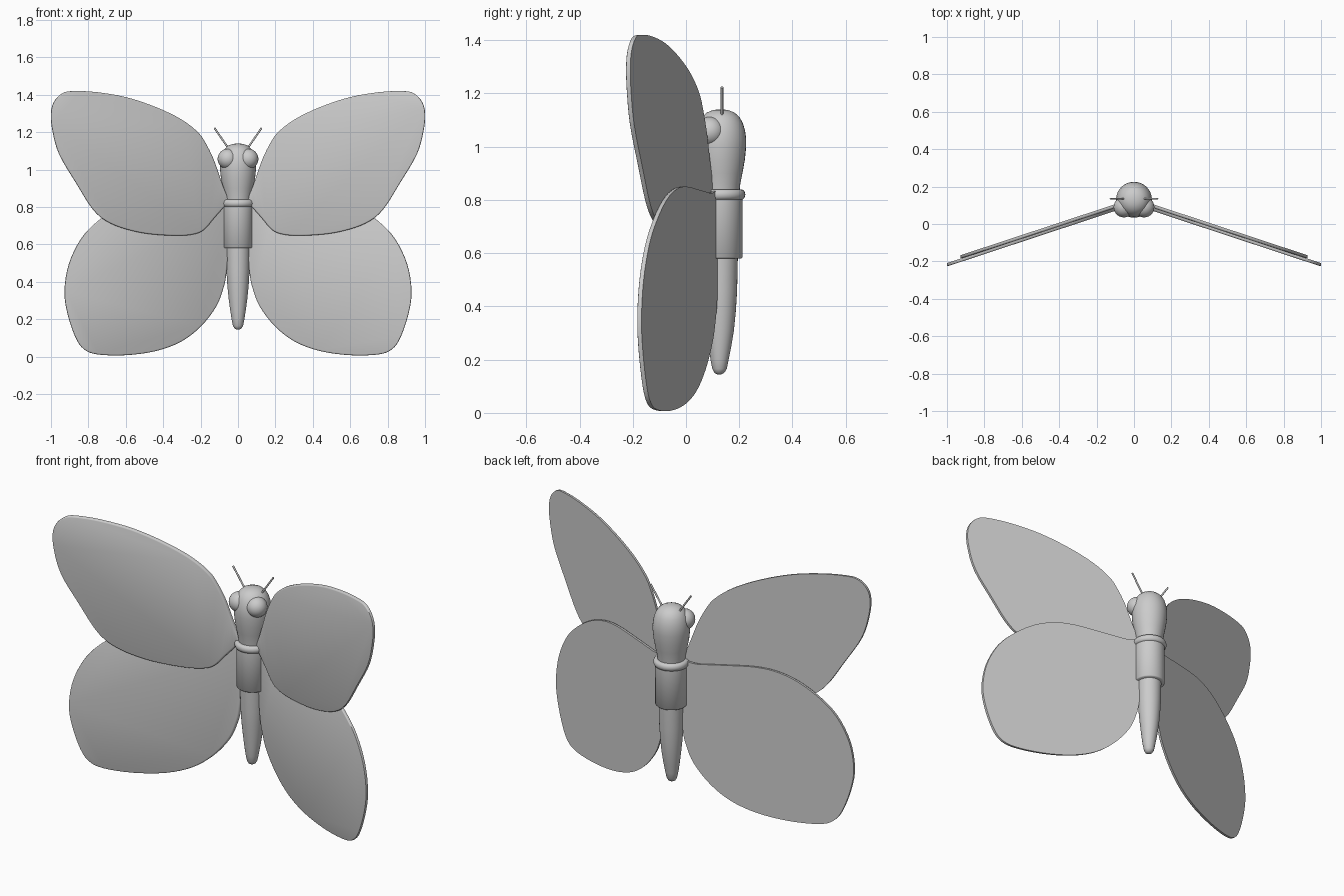
import bpy, bmesh, math
from mathutils import Vector

if "Cube" in bpy.data.objects:
    bpy.data.objects.remove(bpy.data.objects["Cube"])

BODY_Y = 0.13


def finish(bm, name, angle=40, mirror=False):
    bmesh.ops.recalc_face_normals(bm, faces=bm.faces[:])
    me = bpy.data.meshes.new(name)
    bm.to_mesh(me)
    bm.free()
    ob = bpy.data.objects.new(name, me)
    bpy.context.collection.objects.link(ob)
    bpy.ops.object.select_all(action='DESELECT')
    ob.select_set(True)
    bpy.context.view_layer.objects.active = ob
    bpy.ops.object.shade_smooth_by_angle(angle=math.radians(angle))
    if mirror:
        ob.modifiers.new("Mirror", 'MIRROR')
    return ob


def lathe(name, profile, segs=32, angle=40):
    """Revolve (radius, z) or (radius, z, y offset) points around the body axis."""
    bm = bmesh.new()
    rings = []
    for r, z, *off in profile:
        y0 = BODY_Y + (off[0] if off else 0)
        rings.append([bm.verts.new((r * math.cos(a), y0 + r * math.sin(a), z))
                      for a in (2 * math.pi * i / segs for i in range(segs))])
    for lo, hi in zip(rings, rings[1:]):
        for i in range(segs):
            j = (i + 1) % segs
            bm.faces.new((lo[i], lo[j], hi[j], hi[i]))
    bm.faces.new(rings[0])
    bm.faces.new(rings[-1])
    return finish(bm, name, angle)


def smooth_loop(pts, steps=4):
    """Closed Catmull-Rom curve through the points."""
    out, n = [], len(pts)
    for i in range(n):
        p0, p1, p2, p3 = (Vector(pts[(i + k) % n]) for k in (-1, 0, 1, 2))
        for s in range(steps):
            t = s / steps
            out.append(0.5 * (2 * p1 + (p2 - p0) * t + (2 * p0 - 5 * p1 + 4 * p2 - p3) * t * t
                              + (3 * p1 - p0 - 3 * p2 + p3) * t ** 3))
    return out


def wing(name, outline, y_root, slope=0.33, thick=0.018):
    """Thin swept-forward plate, softened on the front rim only."""
    bm = bmesh.new()
    back = [bm.verts.new((x, y_root - slope * x + thick / 2, z)) for x, z in smooth_loop(outline)]
    front = [bm.verts.new(v.co - Vector((0, thick, 0))) for v in back]
    n = len(back)
    bm.faces.new(back)
    face = bm.faces.new(front)
    for i in range(n):
        j = (i + 1) % n
        bm.faces.new((back[i], back[j], front[j], front[i]))
    bmesh.ops.recalc_face_normals(bm, faces=bm.faces[:])
    bmesh.ops.bevel(bm, geom=list(face.edges), offset=0.007, segments=2,
                    profile=0.5, affect='EDGES')
    return finish(bm, name, 55, mirror=True)


# Wings, right half outlines as (x, z)
wing("fore_wings", [
    (.05, .83), (.075, .90), (.10, .97), (.13, 1.055), (.17, 1.137), (.214, 1.20), (.305, 1.27),
    (.44, 1.335), (.60, 1.388), (.76, 1.415), (.88, 1.42), (.936, 1.41), (.98, 1.37), (1.0, 1.31),
    (.994, 1.217), (.957, 1.083), (.866, .928), (.786, .80), (.72, .735), (.626, .69),
    (.49, .658), (.33, .647), (.235, .655), (.18, .68), (.128, .74), (.075, .80)], 0.112)
wing("hind_wings", [
    (.05, .815), (.14, .825), (.27, .838), (.42, .85), (.53, .84), (.64, .80), (.75, .725),
    (.84, .63), (.905, .495), (.928, .35), (.912, .23), (.87, .105), (.824, .04), (.75, .012),
    (.60, .008), (.44, .03), (.305, .08), (.2, .16), (.118, .265), (.08, .36), (.063, .44),
    (.05, .60)], 0.130)

# Body
lathe("head", [(.070, .82), (.074, .86), (.082, .90), (.091, .95), (.096, 1.0), (.096, 1.03),
               (.092, 1.06), (.083, 1.09), (.070, 1.112), (.052, 1.128), (.030, 1.137), (.010, 1.14)])
lathe("collar", [(.078, .80), (.086, .803), (.091, .811), (.093, .82), (.091, .829),
                 (.086, .837), (.078, .84)], angle=50)
lathe("thorax", [(.078, .58), (.083, .585), (.083, .81)], angle=50)
lathe("abdomen", [(.008, .145, -.005), (.019, .151, -.005), (.027, .165, -.004), (.034, .20, -.004),
                  (.042, .25, -.002), (.050, .31), (.057, .38), (.062, .46), (.065, .60)])

# Eyes
bm = bmesh.new()
bmesh.ops.create_uvsphere(bm, u_segments=24, v_segments=16, radius=0.055)
bmesh.ops.translate(bm, verts=bm.verts[:], vec=(.054, .09, 1.057))
finish(bm, "eyes", mirror=True)

# Antennae
a, b = Vector((.045, .135, 1.105)), Vector((.126, .135, 1.223))
bm = bmesh.new()
bmesh.ops.create_cone(bm, cap_ends=True, segments=12, radius1=.005, radius2=.005, depth=(b - a).length)
rot = (b - a).to_track_quat('Z', 'Y').to_matrix()
bmesh.ops.rotate(bm, verts=bm.verts[:], cent=(0, 0, 0), matrix=rot)
bmesh.ops.translate(bm, verts=bm.verts[:], vec=(a + b) / 2)
finish(bm, "antennae", mirror=True)
